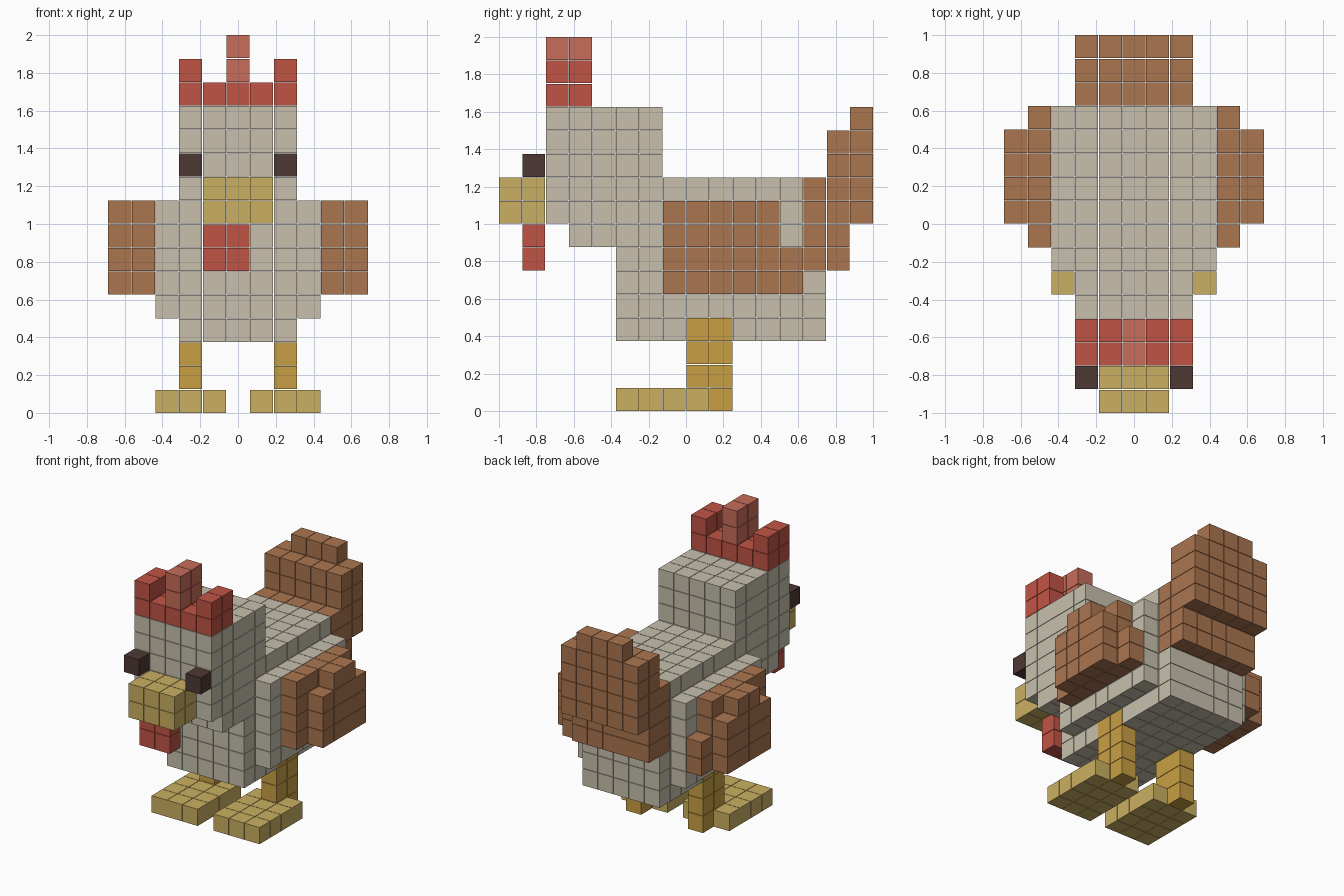
import bpy
import bmesh
from mathutils import Matrix, Vector

if "Cube" in bpy.data.objects:
    bpy.data.objects.remove(bpy.data.objects["Cube"], do_unlink=True)

PITCH = 0.1252            # spacing of the blocks
SIZE = 2 - 15 * PITCH     # block edge, leaving a hairline gap
taken = set()             # cells already filled by an earlier part


def material(name, hex_code):
    def linear(c):
        return c / 12.92 if c <= 0.04045 else ((c + 0.055) / 1.055) ** 2.4
    rgb = [linear(int(hex_code[n:n + 2], 16) / 255) for n in (0, 2, 4)]
    mat = bpy.data.materials.new(name)
    mat.use_nodes = True
    mat.diffuse_color = (*rgb, 1)
    bsdf = mat.node_tree.nodes["Principled BSDF"]
    bsdf.inputs["Base Color"].default_value = (*rgb, 1)
    bsdf.inputs["Roughness"].default_value = 0.8
    return mat


cream = material("cream", "c8c0ae")
brown = material("brown", "ab7650")
red = material("red", "c15445")
coral = material("coral", "c86d5a")
straw = material("straw", "cbb062")
gold = material("gold", "c9a043")
dark = material("dark_brown", "4e3833")


def part(name, mat, *boxes, side=1):
    """Fill inclusive cell ranges (x, y, z) with blocks; side=-1 mirrors in x."""
    bm = bmesh.new()
    for (x0, x1), (y0, y1), (z0, z1) in boxes:
        for i in range(x0, x1 + 1):
            for j in range(y0, y1 + 1):
                for k in range(z0, z1 + 1):
                    cell = (side * i, j, k)
                    if cell in taken:
                        continue
                    taken.add(cell)
                    centre = Vector((side * i * PITCH, (j - 7.5) * PITCH,
                                     k * PITCH + SIZE / 2))
                    bmesh.ops.create_cube(bm, size=SIZE,
                                          matrix=Matrix.Translation(centre))
    mesh = bpy.data.meshes.new(name)
    bm.to_mesh(mesh)
    bm.free()
    mesh.materials.append(mat)
    obj = bpy.data.objects.new(name, mesh)
    bpy.context.collection.objects.link(obj)


WIDE = (-2, 2)

# Paired parts: feet, legs, wings, eyes, comb points
for label, side in (("left", 1), ("right", -1)):
    part(label + "_foot", straw, ((1, 3), (5, 8), (0, 0)), side=side)
    part(label + "_leg", gold,
         ((2, 2), (8, 9), (1, 3)),
         ((2, 2), (9, 9), (0, 0)), side=side)
    part(label + "_wing", brown,
         ((4, 4), (7, 11), (5, 8)),
         ((4, 4), (12, 12), (5, 6)),
         ((5, 5), (8, 11), (5, 7)),
         ((5, 5), (9, 10), (8, 8)), side=side)
    part(label + "_eye", dark, ((2, 2), (1, 1), (10, 10)), side=side)
    part(label + "_comb_point", red, ((2, 2), (2, 3), (14, 14)), side=side)
    part(label + "_flank", cream, ((3, 3), (6, 12), (4, 8)), side=side)

# Head with neck, and the trunk
part("head", cream,
     (WIDE, (2, 6), (8, 12)),
     (WIDE, (3, 6), (7, 7)))
part("body", cream,
     (WIDE, (5, 12), (3, 9)),
     (WIDE, (13, 13), (3, 5)))

# Stepped tail
part("tail", brown,
     (WIDE, (13, 14), (6, 9)),
     (WIDE, (15, 15), (8, 9)),
     (WIDE, (14, 15), (10, 11)),
     ((-1, 1), (15, 15), (12, 12)))

# Face and comb
part("beak", straw, ((-1, 1), (0, 1), (8, 9)))
part("wattle", red, ((-1, 0), (1, 1), (6, 7)))
part("comb_base", red, (WIDE, (2, 3), (13, 13)))
part("comb_middle_point", coral, ((0, 0), (2, 3), (14, 15)))
